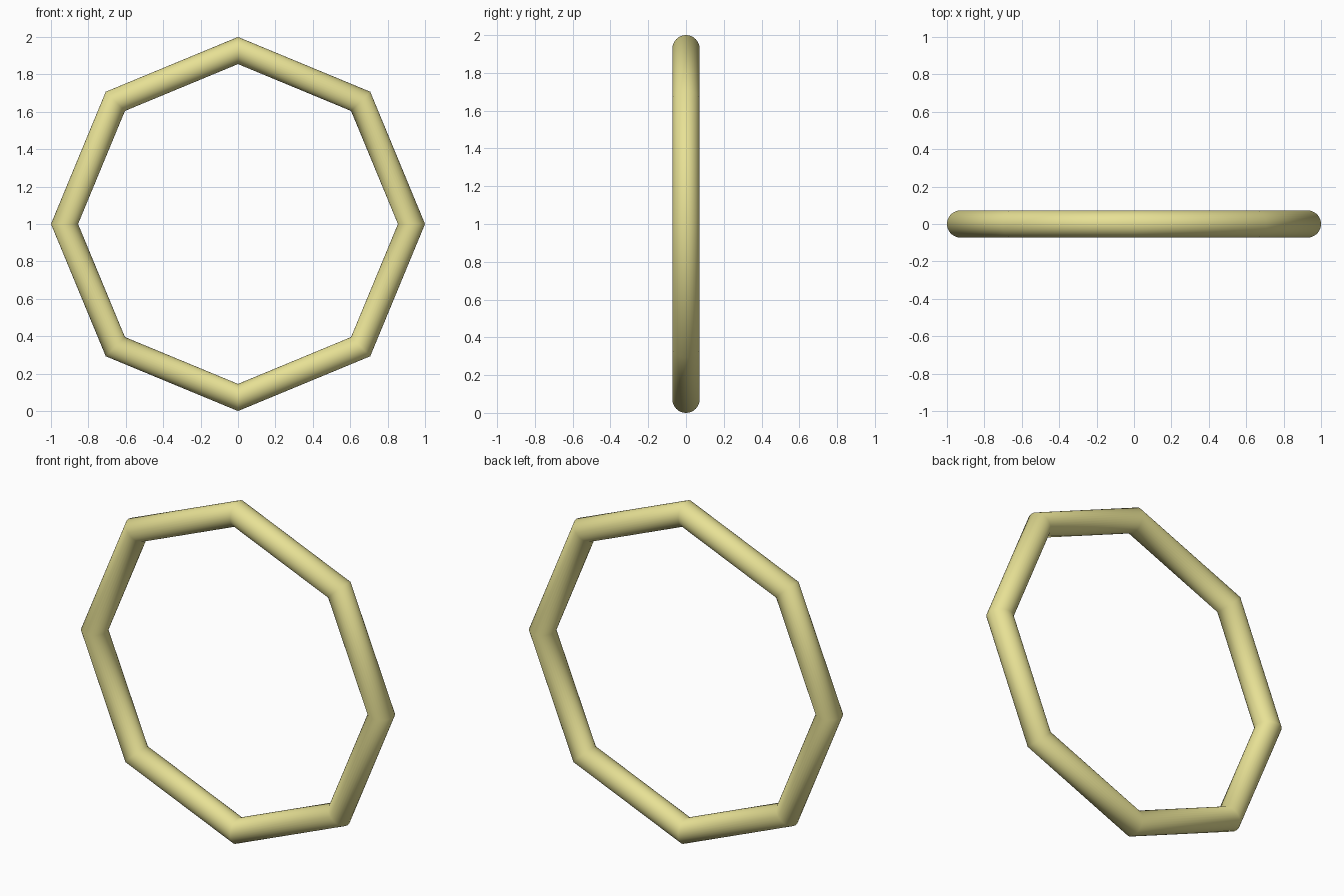
import bpy
import math

if "Cube" in bpy.data.objects:
    bpy.data.objects.remove(bpy.data.objects["Cube"])

MINOR = 0.0725
MAJOR = 1.0 - MINOR

# Octagonal ring with a round tube, standing upright on one corner
bpy.ops.mesh.primitive_torus_add(
    major_segments=8, minor_segments=32,
    major_radius=MAJOR, minor_radius=MINOR,
    location=(0, 0, 1), rotation=(math.pi / 2, 0, 0))
ring = bpy.context.object
ring.name = "octagonal_ring"
bpy.ops.object.transform_apply(location=False, rotation=True, scale=True)
bpy.ops.object.shade_smooth()

# Pale yellow finish
mat = bpy.data.materials.new("pale_yellow")
mat.diffuse_color = (0.80, 0.75, 0.30, 1)
mat.use_nodes = True
mat.node_tree.nodes["Principled BSDF"].inputs["Base Color"].default_value = mat.diffuse_color
ring.data.materials.append(mat)
